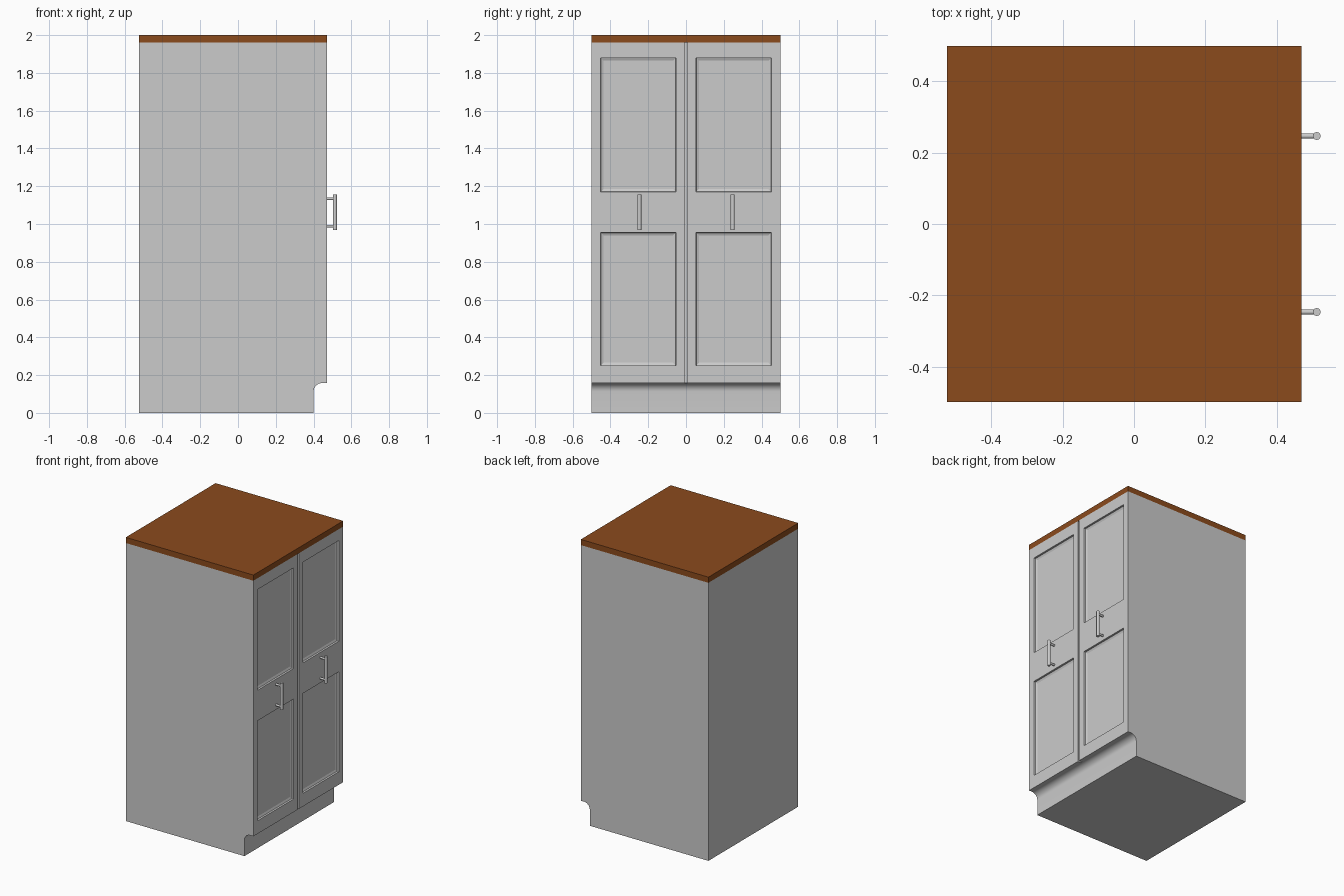
import bpy, bmesh, math
from mathutils import Matrix, Vector

if "Cube" in bpy.data.objects:
    bpy.data.objects.remove(bpy.data.objects["Cube"])

BACK, FRONT, DOOR_T = -0.525, 0.47, 0.025
HALF, TOP, KICK = 0.5, 1.96, 0.158


def finish(name, bm, smooth=False):
    bmesh.ops.recalc_face_normals(bm, faces=bm.faces)
    me = bpy.data.meshes.new(name)
    bm.to_mesh(me)
    bm.free()
    ob = bpy.data.objects.new(name, me)
    bpy.context.collection.objects.link(ob)
    if smooth:
        bpy.ops.object.select_all(action='DESELECT')
        ob.select_set(True)
        bpy.context.view_layer.objects.active = ob
        bpy.ops.object.shade_smooth_by_angle(angle=math.radians(35))
    return ob


def box(name, x0, x1, y0, y1, z0, z1):
    bm = bmesh.new()
    bmesh.ops.create_cube(bm, size=1)
    bmesh.ops.scale(bm, vec=(x1 - x0, y1 - y0, z1 - z0), verts=bm.verts)
    bmesh.ops.translate(bm, vec=((x0 + x1) / 2, (y0 + y1) / 2, (z0 + z1) / 2), verts=bm.verts)
    return finish(name, bm)


def rod(bm, a, b, r, sides=16):
    a, b = Vector(a), Vector(b)
    rot = (b - a).to_track_quat('Z', 'Y').to_matrix().to_4x4()
    bmesh.ops.create_cone(bm, cap_ends=True, segments=sides, radius1=r, radius2=r,
                          depth=(b - a).length, matrix=Matrix.Translation((a + b) / 2) @ rot)


# Carcass: side profile with a coved toe kick, extruded across the width
body_x = FRONT - DOOR_T
r = body_x - 0.4
profile = [(BACK, TOP), (BACK, 0), (0.4, 0)]
for i in range(9):
    t = math.pi - i * math.pi / 16
    profile.append((body_x + r * math.cos(t), KICK - r + r * math.sin(t)))
profile.append((body_x, TOP))
bm = bmesh.new()
face = bm.faces.new([bm.verts.new((x, -HALF, z)) for x, z in profile])
ext = bmesh.ops.extrude_face_region(bm, geom=[face])
bmesh.ops.translate(bm, vec=(0, 2 * HALF, 0),
                    verts=[v for v in ext['geom'] if isinstance(v, bmesh.types.BMVert)])
finish("cabinet_body", bm, smooth=True)

# Wooden top
top = box("wooden_top", BACK, FRONT, -HALF, HALF, TOP, 2.0)
wood = bpy.data.materials.new("brown_wood")
wood.diffuse_color = (0.26, 0.07, 0.012, 1)
wood.use_nodes = True
wood.node_tree.nodes["Principled BSDF"].inputs["Base Color"].default_value = wood.diffuse_color
top.data.materials.append(wood)


def door(name, s):
    # Door slab: front grid of cells, with two of them sunk as panels
    ys = [0.007, 0.053, 0.452, HALF]
    zs = [KICK, 0.25, 0.955, 1.17, 1.88, TOP]
    bm = bmesh.new()
    grid = [[bm.verts.new((FRONT, s * y, z)) for z in zs] for y in ys]
    panels = []
    for i in range(3):
        for j in range(5):
            f = bm.faces.new((grid[i][j], grid[i + 1][j], grid[i + 1][j + 1], grid[i][j + 1]))
            if i == 1 and j in (1, 3):
                panels.append(f)
    # Outer rim and back of the slab
    rim = [e for e in bm.edges if e.is_boundary]
    ext = bmesh.ops.extrude_edge_only(bm, edges=rim)['geom']
    bmesh.ops.translate(bm, vec=(-DOOR_T, 0, 0),
                        verts=[v for v in ext if isinstance(v, bmesh.types.BMVert)])
    bmesh.ops.holes_fill(bm, edges=[e for e in bm.edges if e.is_boundary])
    bmesh.ops.recalc_face_normals(bm, faces=bm.faces)
    # Recess: steep wall, then a shallow slope to the panel floor
    for thick, depth in ((0.002, 0.012), (0.02, 0.006)):
        bmesh.ops.inset_individual(bm, faces=panels, thickness=thick, depth=-depth)
    finish(name, bm)


def handle(name, y):
    bm = bmesh.new()
    rod(bm, (0.513, y, 0.967), (0.513, y, 1.155), 0.011)
    for z in (0.988, 1.134):
        rod(bm, (FRONT - 0.005, y, z), (0.513, y, z), 0.0075)
    finish(name, bm, smooth=True)


for side, s in (("left", -1), ("right", 1)):
    door(side + "_door", s)
    handle(side + "_handle", s * 0.247)
